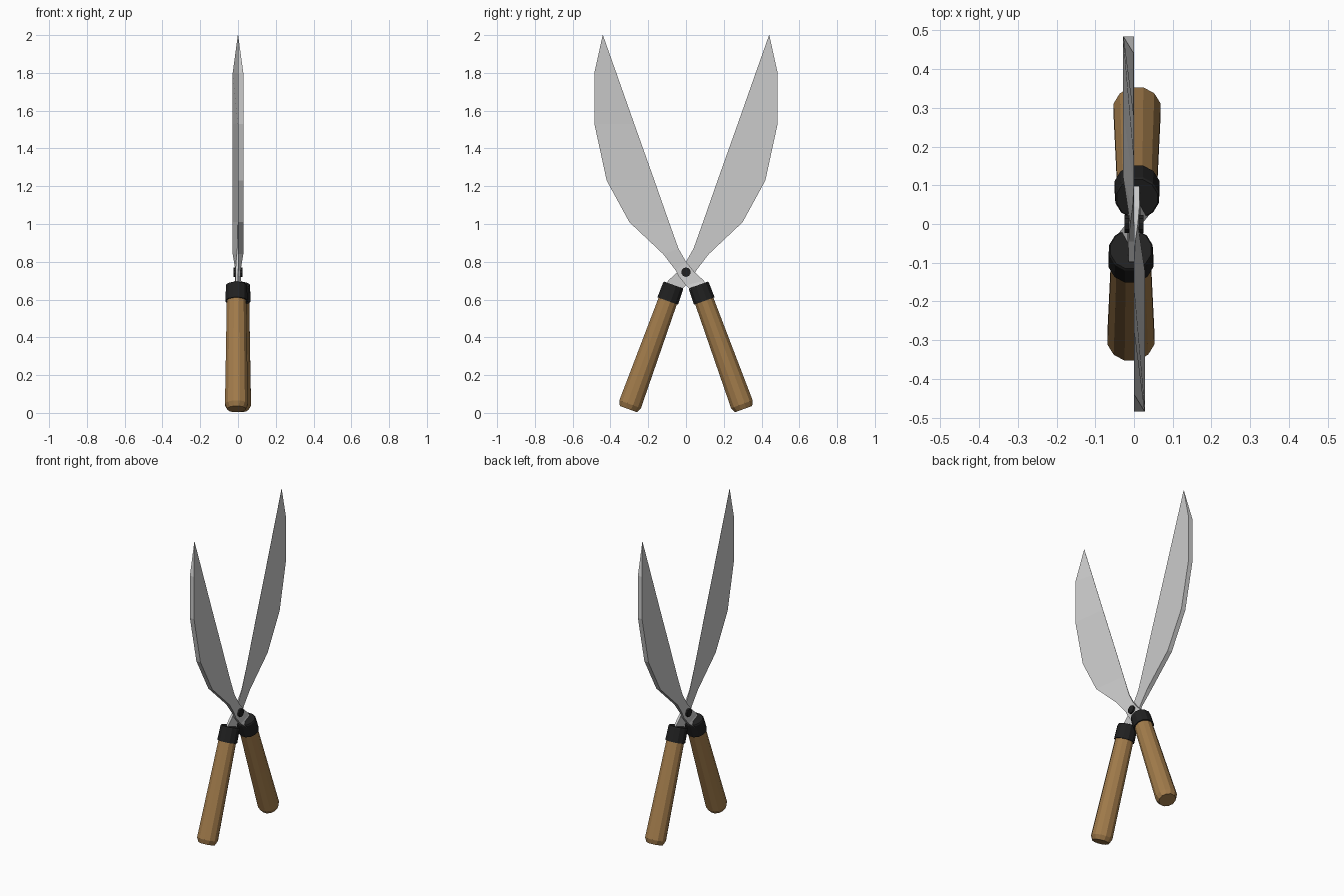
import bpy, bmesh, math
from mathutils import Vector, Matrix

if "Cube" in bpy.data.objects:
    bpy.data.objects.remove(bpy.data.objects["Cube"])


def material(name, rgb):
    m = bpy.data.materials.new(name)
    m.diffuse_color = (*rgb, 1)
    m.use_nodes = True
    m.node_tree.nodes["Principled BSDF"].inputs["Base Color"].default_value = m.diffuse_color
    return m


WOOD = material("wood", (0.36, 0.20, 0.07))
BLACK = material("black", (0.015, 0.015, 0.015))


def finish(bm, name, matrix, mat=None):
    bmesh.ops.recalc_face_normals(bm, faces=bm.faces)
    mesh = bpy.data.meshes.new(name)
    bm.to_mesh(mesh)
    bm.free()
    if mat:
        mesh.materials.append(mat)
    ob = bpy.data.objects.new(name, mesh)
    ob.matrix_world = matrix
    bpy.context.collection.objects.link(ob)
    return ob


def loft(rings):
    bm = bmesh.new()
    rows = [[bm.verts.new(p) for p in r] for r in rings]
    n = len(rows[0])
    for a, b in zip(rows, rows[1:]):
        for i in range(n):
            j = (i + 1) % n
            bm.faces.new((a[i], a[j], b[j], b[i]))
    bm.faces.new(rows[0])
    bm.faces.new(rows[-1])
    return bm


def lathe(profile, start, axis, sides):
    # profile: (distance along axis, radius)
    axis = Vector(axis).normalized()
    u = Vector((1, 0, 0)) if abs(axis.x) < 0.9 else Vector((0, 1, 0))
    v = axis.cross(u)
    rings = []
    for d, r in profile:
        angles = [2 * math.pi * (i + 0.5) / sides for i in range(sides)]
        rings.append([Vector(start) + axis * d + (u * math.cos(a) + v * math.sin(a)) * r
                      for a in angles])
    return loft(rings)


# Blade stations: spine y, z, thickness; cutting edge y, z, thickness
STATIONS = [
    (0.441, 2.00, 0.001, 0.439, 1.998, 0.001),
    (0.485, 1.80, 0.028, 0.369, 1.80, 0.001),
    (0.485, 1.53, 0.029, 0.274, 1.53, 0.001),
    (0.42, 1.23, 0.029, 0.167, 1.23, 0.001),
    (0.30, 1.01, 0.029, 0.09, 1.01, 0.001),
    (0.12, 0.84, 0.028, 0.04, 0.87, 0.004),
    (0.055, 0.755, 0.014, 0.0, 0.80, 0.010),
    (0.04, 0.725, 0.014, -0.045, 0.745, 0.014),
    (0.0, 0.675, 0.020, -0.095, 0.70, 0.014),
    (-0.03, 0.645, 0.045, -0.105, 0.665, 0.012),
]

AXIS = (0, -0.342, -0.94)
TOP = (-0.008, -0.066, 0.677)

for side, turn in (("a", 0), ("b", math.pi)):
    M = Matrix.Rotation(turn, 4, 'Z')
    # Wedge-section blade with its tang
    rings = [[(0, sy, sz), (-st, sy, sz), (-et, ey, ez), (0, ey, ez)]
             for sy, sz, st, ey, ez, et in STATIONS]
    finish(loft(rings), "blade_" + side, M)
    # Ferrule
    finish(lathe([(0, 0.054), (0.006, 0.058), (0.09, 0.060)], TOP, AXIS, 12),
           "ferrule_" + side, M, BLACK)
    # Wooden grip, chamfered end
    finish(lathe([(0.08, 0.053), (0.38, 0.058), (0.672, 0.063), (0.699, 0.050)],
                 TOP, AXIS, 12), "grip_" + side, M, WOOD)

# Pivot bolt
finish(lathe([(0, 0.025), (0.05, 0.025)], (-0.025, 0, 0.745), (1, 0, 0), 10),
       "pivot_bolt", Matrix.Identity(4), BLACK)
